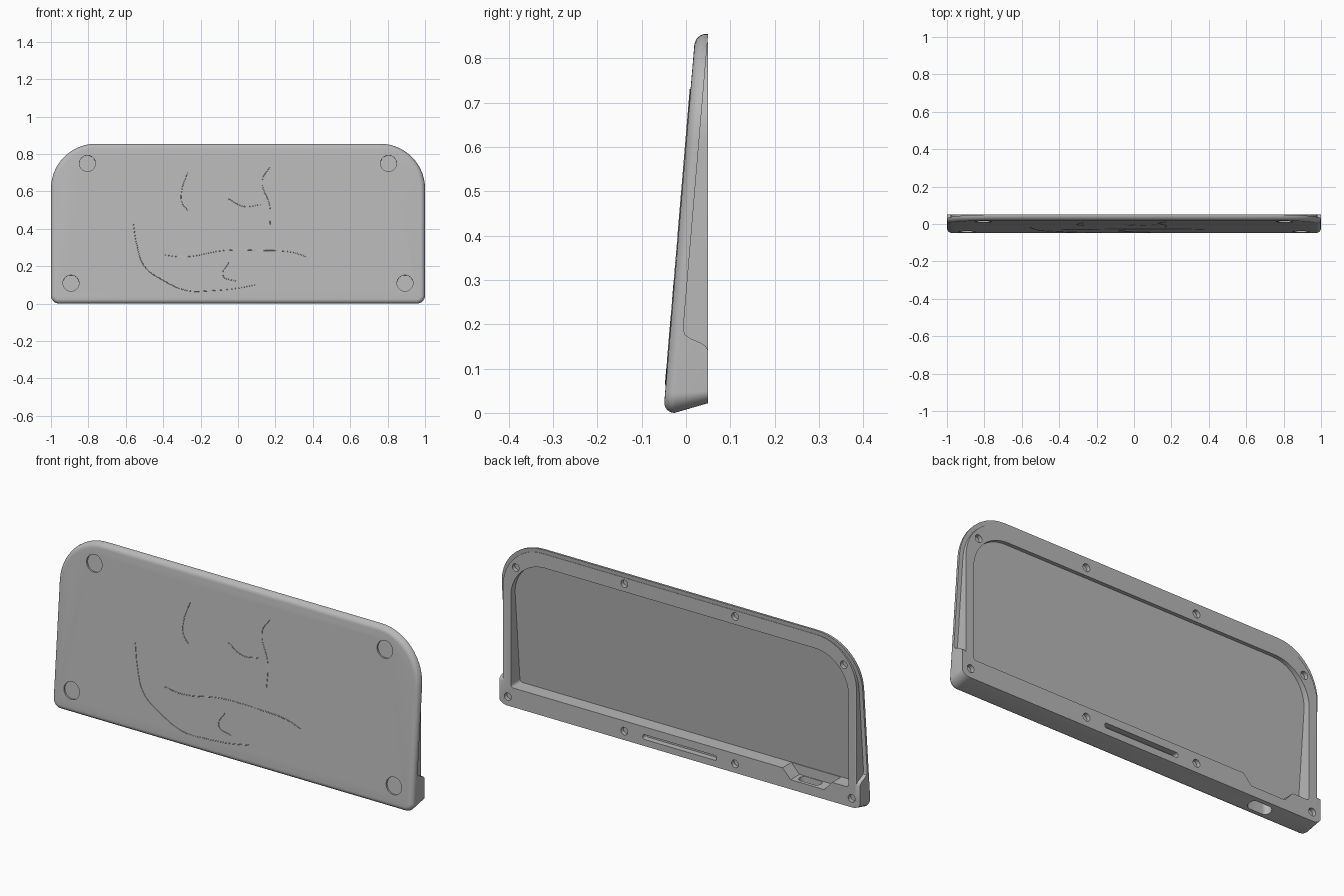
import bpy, bmesh, math

old = bpy.data.objects.get("Cube")
if old:
    bpy.data.objects.remove(old, do_unlink=True)

grey = bpy.data.materials.new("matte grey")
grey.use_nodes = True
GREY = (0.48, 0.48, 0.48, 1)
grey.diffuse_color = GREY
grey.node_tree.nodes["Principled BSDF"].inputs["Base Color"].default_value = GREY

BACK = 0.05
SLOPE = 0.084


def front_y(z):
    """Depth of the slanted front plane at a height."""
    return -0.051 + SLOPE * z


def outline(half_w, z0, z1, r_top, r_bot, steps=14):
    """Rounded rectangle in x and z with separate top and bottom radii."""
    pts = []
    for sx, z, r, start in ((1, z1, r_top, 0), (-1, z1, r_top, 90),
                            (-1, z0, r_bot, 180), (1, z0, r_bot, 270)):
        cx = sx * (half_w - r)
        cz = z - r if z == z1 else z + r
        for i in range(steps + 1):
            a = math.radians(start + 90 * i / steps)
            pts.append((cx + r * math.cos(a), cz + r * math.sin(a)))
    return pts


def body_outline(d):
    return outline(1 - d, d, 0.855 - d, 0.24 - d, 0.045 - d)


def loft(name, rings):
    """Skin equal rings of points and cap both ends."""
    bm = bmesh.new()
    loops = [[bm.verts.new(p) for p in ring] for ring in rings]
    n = len(loops[0])
    for a, b in zip(loops, loops[1:]):
        for i in range(n):
            j = (i + 1) % n
            bm.faces.new((a[i], a[j], b[j], b[i]))
    bm.faces.new(loops[0])
    bm.faces.new(loops[-1])
    bmesh.ops.recalc_face_normals(bm, faces=bm.faces)
    mesh = bpy.data.meshes.new(name)
    bm.to_mesh(mesh)
    bm.free()
    obj = bpy.data.objects.new(name, mesh)
    bpy.context.collection.objects.link(obj)
    mesh.materials.append(grey)
    return obj


def prism_y(name, pts, y0, y1):
    return loft(name, [[(x, y, z) for x, z in pts] for y in (y0, y1)])


def cylinder(name, loc, radius, depth, angle):
    bpy.ops.mesh.primitive_cylinder_add(vertices=32, radius=radius, depth=depth,
                                        location=loc, rotation=(angle, 0, 0))
    obj = bpy.context.object
    obj.name = name
    obj.data.materials.append(grey)
    return obj


def cut(target, tool):
    """Subtract the tool from the target and discard the tool."""
    tool.hide_render = True
    mod = target.modifiers.new("cut", 'BOOLEAN')
    mod.operation = 'DIFFERENCE'
    mod.solver = 'EXACT'
    mod.object = tool
    bpy.context.view_layer.objects.active = target
    bpy.ops.object.modifier_apply(modifier=mod.name)
    bpy.data.objects.remove(tool, do_unlink=True)


# Wedge shell with a rounded front edge
R = 0.025
rings = []
for i in range(7):
    t = math.radians(15 * i)
    rings.append([(x, front_y(z) + R * (1 - math.cos(t)), z)
                  for x, z in body_outline(R * (1 - math.sin(t)))])
rings.append([(x, BACK, z + 0.022 * max(0, 1 - z / 0.06)) for x, z in body_outline(0)])
case = loft("case_shell", rings)

# Stepped side edges behind the front lip
step = [(front_y(0.95) + 0.029, 0.95), (front_y(0.19) + 0.029, 0.19), (-0.002, 0.176),
        (0.01, 0.168), (0.035, 0.157), (0.045, 0.15), (0.051, 0.138), (0.2, 0.138), (0.2, 0.95)]
side_step = loft("side_step_cutter", [[(x, y, z) for y, z in step] for x in (-1.2, 1.2)])
cut(side_step, prism_y("step_core", body_outline(0.02), -0.5, 0.5))
cut(case, side_step)

# Open cavity whose floor follows the slanted front
inner = outline(0.936, 0.118, 0.765, 0.19, 0.015)
cut(case, loft("cavity_cutter", [[(x, front_y(z) + 0.018, z) for x, z in inner],
                                 [(x, 0.1, z) for x, z in inner]]))

# Screw holes in the rim
for sx in (-1, 1):
    for x, z in ((0.307, 0.805), (0.307, 0.067), (0.909, 0.725), (0.953, 0.067)):
        cut(case, cylinder("screw_hole_cutter", (sx * x, BACK, z), 0.019, 0.04, math.pi / 2))

# Long slot in the lower rim
slot = [(x, z + 0.067) for x, z in outline(0.205, -0.012, 0.012, 0.011, 0.011, 6)]
cut(case, prism_y("slot_cutter", slot, 0.02, 0.1))

# Connector notch and the oval port through the bottom
notch = [(-0.57, 0.14), (-0.57, 0.118), (-0.615, 0.07), (-0.80, 0.07), (-0.845, 0.118), (-0.845, 0.14)]
cut(case, prism_y("notch_cutter", notch, -0.02, 0.1))
port = outline(0.06, -0.025, 0.025, 0.0245, 0.0245, 8)
cut(case, loft("port_cutter", [[(x - 0.695, y + 0.008, z) for x, y in port]
                               for z in (-0.1, 0.11)]))

# Round foot recesses in the front
tilt = math.atan2(1, SLOPE)
for sx in (-1, 1):
    for x, z in ((0.805, 0.75), (0.893, 0.11)):
        cut(case, cylinder("foot_recess_cutter", (sx * x, front_y(z), z), 0.043, 0.018, tilt))

bpy.ops.object.select_all(action='DESELECT')
case.select_set(True)
bpy.context.view_layer.objects.active = case
bpy.ops.object.shade_smooth_by_angle(angle=math.radians(30))

# Fine decorative strokes on the front
strokes = [
    [(-.56, .43), (-.54, .31), (-.5, .2), (-.4, .125), (-.27, .07), (-.13, .07)],
    [(-.39, .26), (-.29, .25), (-.07, .285), (.12, .285), (.29, .275), (.37, .25)],
    [(-.27, .7), (-.3, .61), (-.3, .54), (-.27, .5)],
    [(.17, .73), (.13, .66), (.17, .52), (.17, .4)],
    [(-.05, .56), (.03, .52), (.12, .53)],
    [(-.05, .22), (-.08, .15), (-.01, .12)],
    [(-.13, .07), (-.02, .08), (.09, .1)],
]
curve = bpy.data.curves.new("front_strokes", 'CURVE')
curve.dimensions = '3D'
curve.bevel_depth = 0.002
curve.bevel_resolution = 1
curve.resolution_u = 6
for pts in strokes:
    spline = curve.splines.new('BEZIER')
    spline.bezier_points.add(len(pts) - 1)
    for p, (x, z) in zip(spline.bezier_points, pts):
        p.co = (x, front_y(z), z)
        p.handle_left_type = p.handle_right_type = 'AUTO'
curve.materials.append(grey)
bpy.context.collection.objects.link(bpy.data.objects.new("front_strokes", curve))
